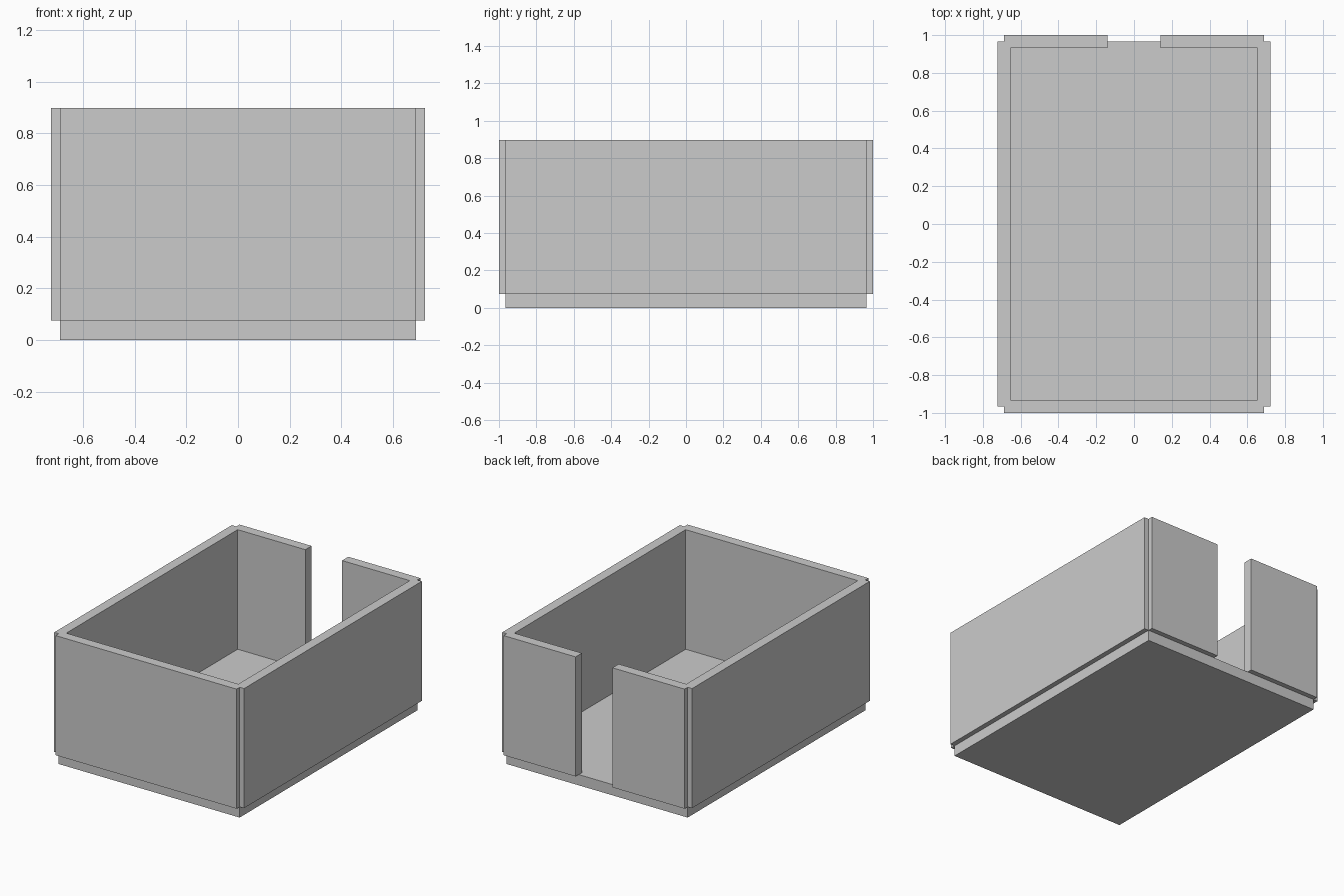
import bpy
import bmesh

if "Cube" in bpy.data.objects:
    bpy.data.objects.remove(bpy.data.objects["Cube"])

FX, FY = 0.689, 0.966      # floor half sizes = wall centre lines
T = 0.034                  # half wall thickness
Z0, Z1 = 0.074, 0.897      # wall bottom and top
GAP = 0.14                 # half width of the back opening


def box(name, x, y, z):
    """Add a box spanning the given (min, max) ranges."""
    bm = bmesh.new()
    bmesh.ops.create_cube(bm, size=1)
    for v in bm.verts:
        v.co = [r[0] if c < 0 else r[1] for c, r in zip(v.co, (x, y, z))]
    mesh = bpy.data.meshes.new(name)
    bm.to_mesh(mesh)
    bm.free()
    obj = bpy.data.objects.new(name, mesh)
    bpy.context.collection.objects.link(obj)
    return obj


def mirror_x(obj):
    obj.modifiers.new("mirror", 'MIRROR').use_axis[0] = True


# Floor slab
box("floor", (-FX, FX), (-FY, FY), (0, Z0))

# Closed front wall
box("front_wall", (-FX, FX), (-FY - T, -FY + T), (Z0, Z1))

# Side walls and the two halves of the open back wall
mirror_x(box("side_walls", (FX - T, FX + T), (-FY, FY), (Z0, Z1)))
mirror_x(box("back_wall_halves", (GAP, FX), (FY - T, FY + T), (Z0, Z1)))
